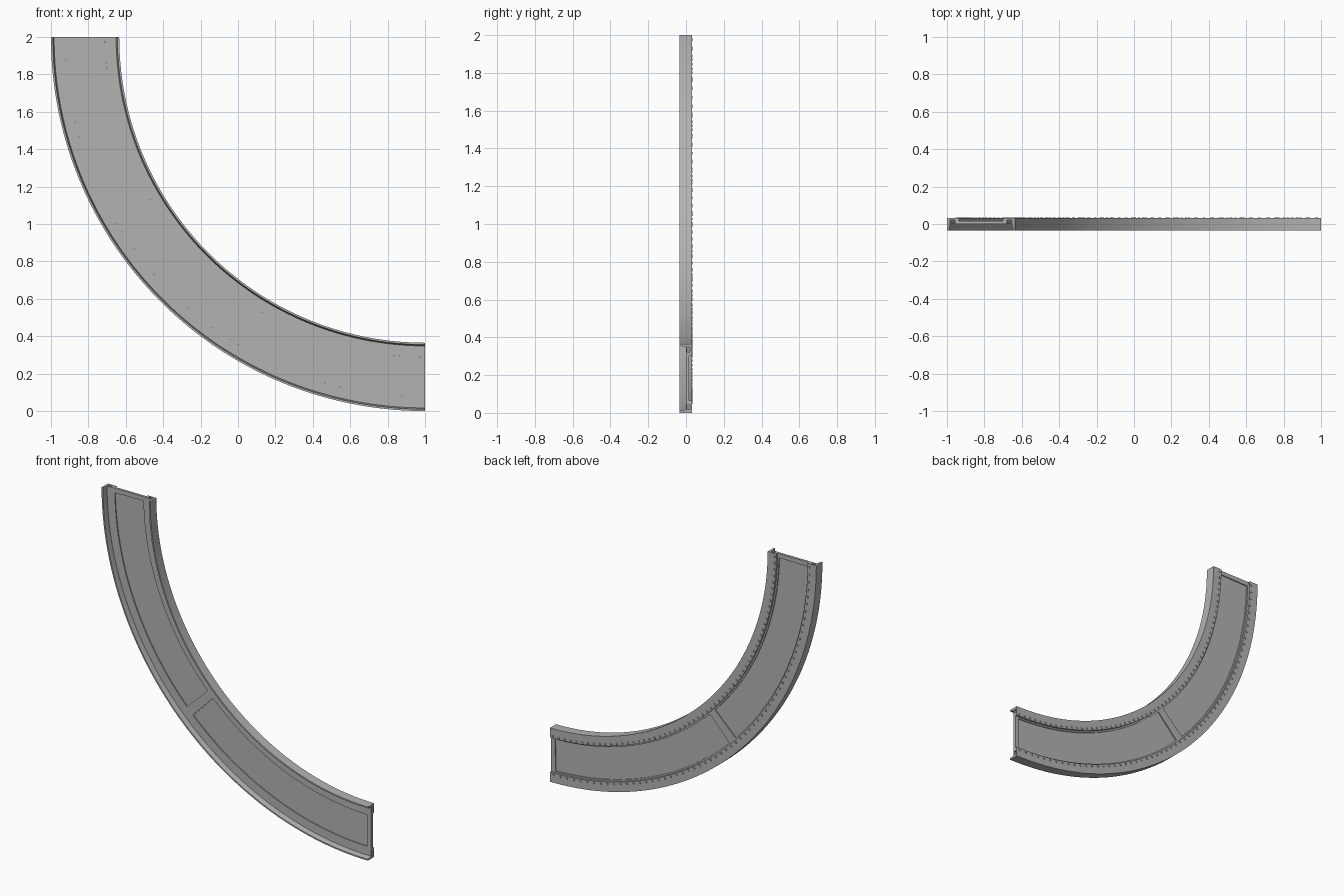
import bpy, bmesh, math
from mathutils import Matrix

if "Cube" in bpy.data.objects:
    bpy.data.objects.remove(bpy.data.objects["Cube"])

CX, CZ = 1.0, 2.0            # centre of the quarter arc
R_OUT, R_IN = 2.0, 1.635
P_OUT, P_IN = 1.925, 1.71    # radial limits of the recessed panels
HALF = math.pi / 2

# Dark grey metal
metal = bpy.data.materials.new("dark_metal")
metal.diffuse_color = (0.45, 0.45, 0.45, 1)
metal.use_nodes = True
metal.node_tree.nodes["Principled BSDF"].inputs["Base Color"].default_value = metal.diffuse_color


def arc_point(r, y, a):
    return (CX - r * math.cos(a), y, CZ - r * math.sin(a))


def finish(name, bm):
    bmesh.ops.recalc_face_normals(bm, faces=bm.faces)
    me = bpy.data.meshes.new(name)
    bm.to_mesh(me)
    bm.free()
    me.materials.append(metal)
    ob = bpy.data.objects.new(name, me)
    bpy.context.collection.objects.link(ob)
    bpy.ops.object.select_all(action='DESELECT')
    ob.select_set(True)
    bpy.context.view_layer.objects.active = ob
    bpy.ops.object.shade_smooth_by_angle(angle=math.radians(30))
    return ob


def sweep(name, profile, a0, a1, steps):
    """Sweep a closed (radius, y) profile around the arc centre."""
    bm = bmesh.new()
    rings = []
    for i in range(steps + 1):
        a = a0 + (a1 - a0) * i / steps
        rings.append([bm.verts.new(arc_point(r, y, a)) for r, y in profile])
    n = len(profile)
    for p, q in zip(rings, rings[1:]):
        for j in range(n):
            k = (j + 1) % n
            bm.faces.new((p[j], p[k], q[k], q[j]))
    bm.faces.new(rings[0])
    bm.faces.new(rings[-1])
    return finish(name, bm)


def box(y0, y1, r0=P_IN, r1=P_OUT):
    return [(r0, y0), (r1, y0), (r1, y1), (r0, y1)]


# Side rails: deep edge wall, hollow flange and a narrow panel border
rail = [(R_OUT, -0.035), (R_OUT, 0.031), (1.935, 0.031), (1.935, 0.017),
        (P_OUT, 0.017), (P_OUT, 0.0), (1.957, 0.0), (1.957, 0.022),
        (1.983, 0.022), (1.983, -0.002), (1.99, -0.035)]
cover = box(0.0, 0.004, 1.957, 1.983)
for side, flip in (("outer", False), ("inner", True)):
    for part, prof in (("rail", rail), ("flange_cover", cover)):
        if flip:
            prof = [(R_OUT + R_IN - r, y) for r, y in prof]
        sweep(side + "_" + part, prof, 0, HALF, 72)

# Cross bars at both ends and at the middle joint
m = 0.03 / 1.82
mid = HALF / 2
for name, a0, a1 in (("upper_end_bar", 0, m), ("middle_bar", mid - m, mid + m),
                     ("lower_end_bar", HALF - m, HALF)):
    sweep(name, box(0.0, 0.017), a0, a1, 2)

# Recessed panels
sweep("upper_panel", box(0.007, 0.010), m, mid - m, 36)
sweep("lower_panel", box(0.007, 0.010), mid + m, HALF - m, 36)

# Rivet rows along the back of the rails
for name, r, count in (("outer_rivets", 1.948, 60), ("inner_rivets", 1.687, 60)):
    bm = bmesh.new()
    for i in range(count):
        a = HALF * (i + 0.5) / count
        mat = Matrix.Translation(arc_point(r, 0.0325, a)) @ Matrix.Rotation(-HALF, 4, 'X')
        bmesh.ops.create_cone(bm, cap_ends=True, segments=8, radius1=0.008,
                              radius2=0.005, depth=0.006, matrix=mat)
    finish(name, bm)
